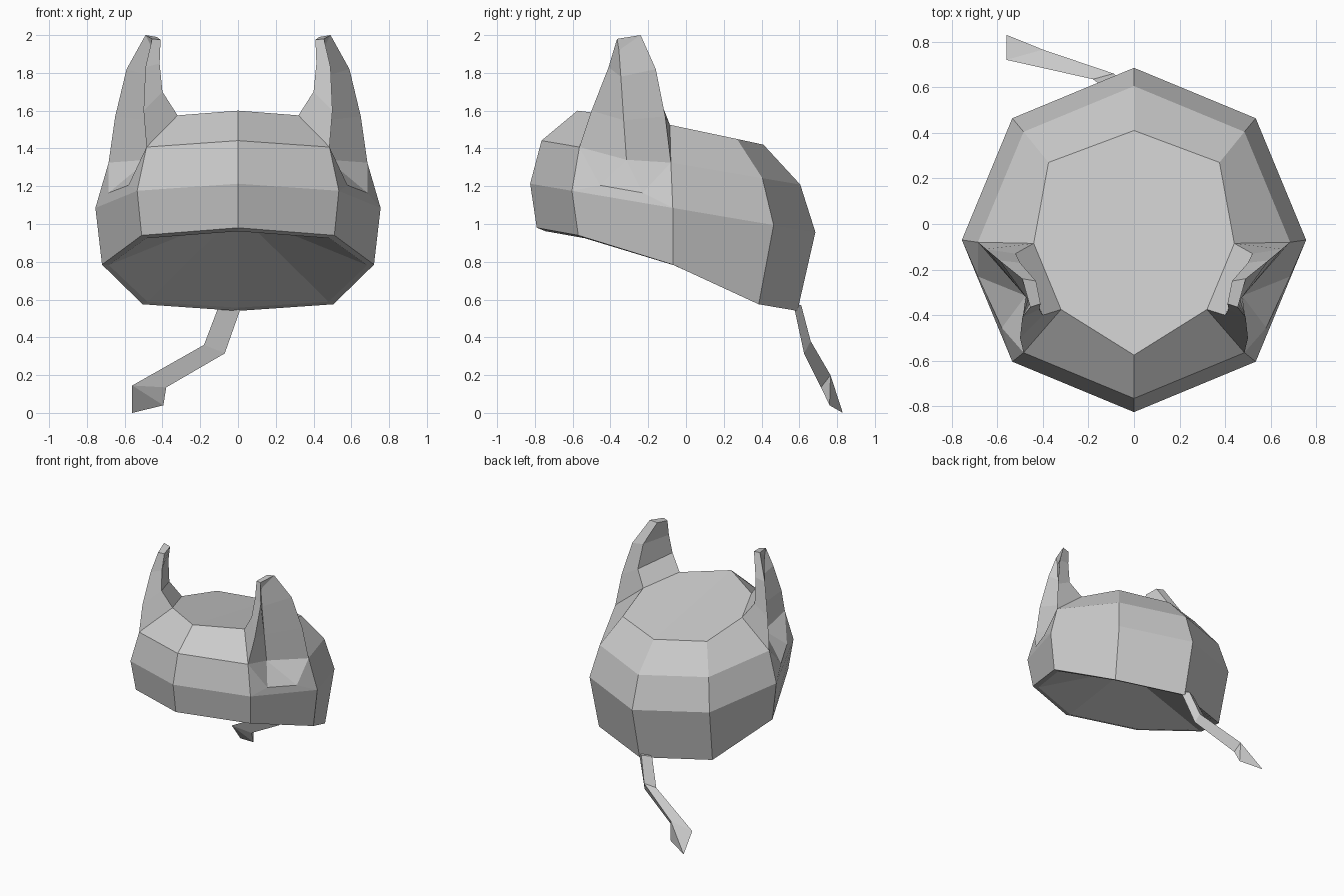
import bpy
import bmesh
from math import sin, cos, pi

cube = bpy.data.objects.get("Cube")
if cube:
    bpy.data.objects.remove(cube)

# One plain grey for the whole model
grey = bpy.data.materials.new("plain_grey")
grey.use_nodes = True
colour = (0.6, 0.6, 0.6, 1)
grey.diffuse_color = colour
for node in grey.node_tree.nodes:
    if node.type == 'BSDF_PRINCIPLED':
        node.inputs["Base Color"].default_value = colour
        node.inputs["Roughness"].default_value = 0.8


def build(name, faces, mirrored=True):
    """Make a flat-shaded object from point loops; its highest face looks up."""
    bm = bmesh.new()
    for loop in faces:
        bm.faces.new([bm.verts.new(p) for p in loop])
    bmesh.ops.remove_doubles(bm, verts=bm.verts, dist=0.001)
    bmesh.ops.recalc_face_normals(bm, faces=bm.faces)
    bm.normal_update()
    top = max(bm.faces, key=lambda f: f.calc_center_median().z)
    if top.normal.z < 0:
        bmesh.ops.reverse_faces(bm, faces=bm.faces)
    mesh = bpy.data.meshes.new(name)
    bm.to_mesh(mesh)
    bm.free()
    mesh.materials.append(grey)
    obj = bpy.data.objects.new(name, mesh)
    bpy.context.collection.objects.link(obj)
    if mirrored:
        mod = obj.modifiers.new("mirror", 'MIRROR')
        mod.use_clip = True
    return obj


def half_ring(radius, y, z, slope):
    """Five points of a tilted octagon, from front to back on the left side."""
    ring = []
    for i in range(5):
        a = pi * i / 4
        dy = -radius * cos(a)
        ring.append((radius * sin(a) if i % 4 else 0, y + dy, z - slope * dy))
    return ring


# Rings of the head, from crown to lower rim and the inner edge of its lip
crown = [(0, -.575, 1.6), (.32, -.375, 1.575), (.44, -.085, 1.525),
         (.375, .27, 1.45), (0, .41, 1.42)]
brow = half_ring(.685, -.08, 1.325, .17)
cheek = half_ring(.755, -.07, 1.085, .17)
rim = [(0, -.79, .98), (.51, -.57, .94), (.72, -.07, .785),
       (.505, .385, .575), (0, .59, .54)]
lip = [(x * .95, y * .94, z * .92 + .06) for x, y, z in rim]

# Head shell, leaving out the panels where the ear grows
rings = [crown, brow, cheek, rim, lip]
head = [crown]
for level, (upper, lower) in enumerate(zip(rings, rings[1:])):
    for i in range(4):
        if i == 1 and level < 2:
            continue
        head.append([upper[i], upper[i + 1], lower[i + 1], lower[i]])

# Hollow underside, rising from the lip to a point inside
hollow = (0, -.1, 1.06)
head += [[hollow, p, q] for p, q in zip(lip, lip[1:])]

# Side panel around the opening of the ear
pocket_front, pocket_back = (.58, -.455, 1.205), (.685, -.23, 1.165)
head += [[brow[1], cheek[1], pocket_front],
         [pocket_front, cheek[1], cheek[2], pocket_back],
         [pocket_back, cheek[2], brow[2]]]
build("head", head)

# Ear sections: inner front, inner back, outer back, channel, outer front
channel = (.475, -.315, 1.34)
ear_sections = [
    [crown[1], crown[2], brow[2], channel, brow[1]],
    [(.4, -.4, 1.7), (.52, -.13, 1.64), (.65, -.11, 1.57),
     (.465, -.33, 1.55), (.5, -.5, 1.6)],
    [(.415, -.375, 1.85), (.5, -.17, 1.83), (.59, -.16, 1.82),
     (.455, -.345, 1.78), (.49, -.41, 1.83)],
    [(.41, -.35, 1.975), (.43, -.25, 1.99), (.49, -.24, 2),
     (.45, -.355, 1.92), (.455, -.365, 1.98)],
]
ear = []
for low, high in zip(ear_sections, ear_sections[1:]):
    for i in range(5):
        j = (i + 1) % 5
        ear.append([low[i], low[j], high[j], high[i]])

# Pocket floor, narrow tip and closed end of the channel
ear += [[channel, brow[1], pocket_front],
        [channel, pocket_front, pocket_back],
        [channel, pocket_back, brow[2]]]
inner_front, inner_back, outer_back, groove, outer_front = ear_sections[-1]
ear += [[inner_front, inner_back, outer_back, outer_front],
        [groove, outer_front, outer_back]]
build("ears", ear)

# Thin bent tail with a three-sided section and a pointed end
tail_sections = [
    [(-.1, .575, .57), (.02, .57, .57), (-.03, .61, .57)],
    [(-.18, .635, .36), (-.07, .625, .315), (-.09, .66, .38)],
    [(-.56, .72, .145), (-.38, .715, .135), (-.4, .765, .2)],
]
tail = [tail_sections[0]]
for start, end in zip(tail_sections, tail_sections[1:]):
    for i in range(3):
        j = (i + 1) % 3
        tail.append([start[i], start[j], end[j], end[i]])
a, b, c = tail_sections[-1]
barb, point = (-.395, .76, .04), (-.56, .83, 0)
tail += [[a, b, barb], [a, barb, point], [b, c, barb],
         [c, a, point], [c, point, barb]]
build("tail", tail, mirrored=False)
